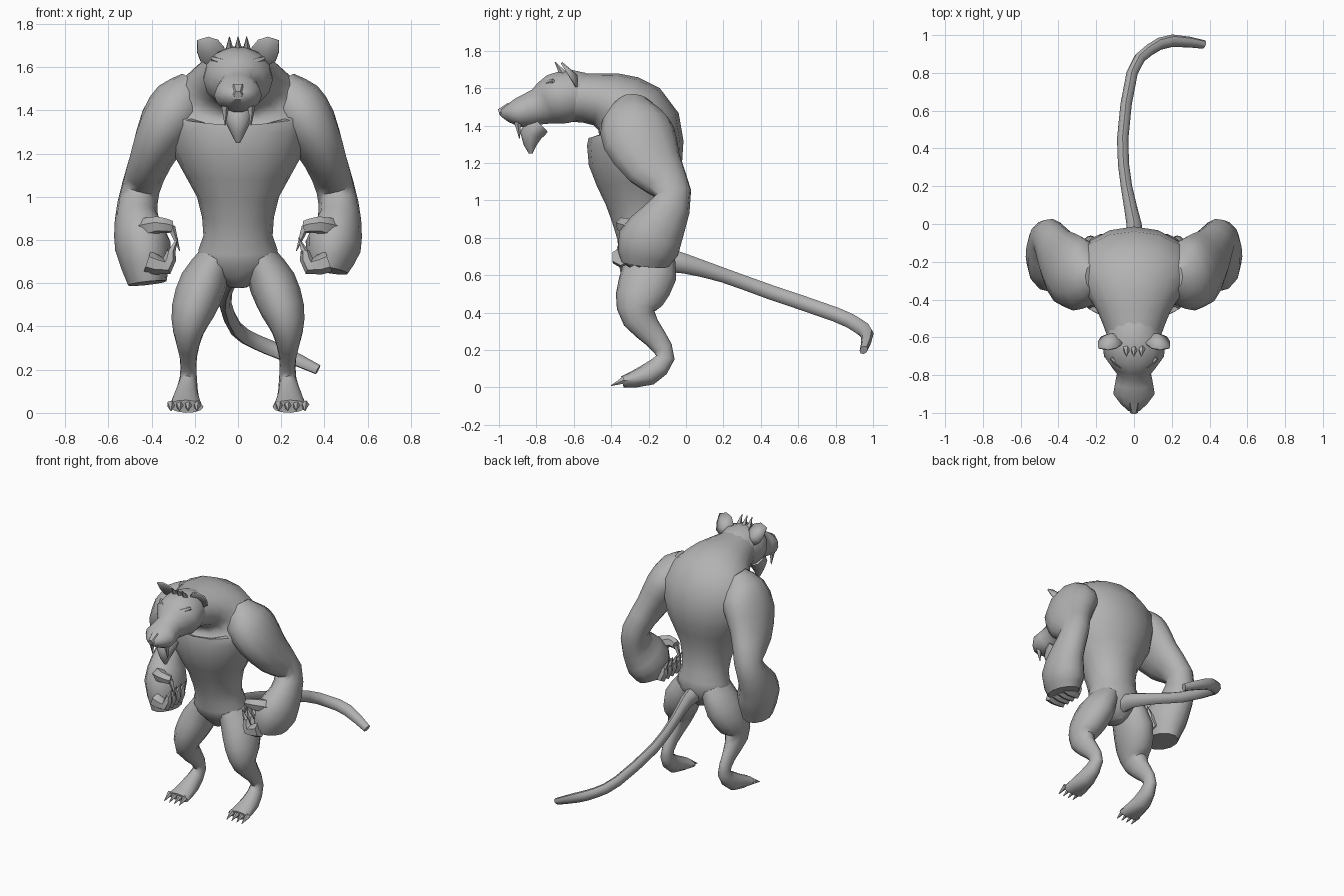
import bpy, bmesh, math
from mathutils import Vector

cube = bpy.data.objects.get("Cube")
if cube:
    bpy.data.objects.remove(cube)

grey = bpy.data.materials.new("plain_grey")
grey.use_nodes = True
tone = (0.45, 0.45, 0.45, 1)
grey.diffuse_color = tone
grey.node_tree.nodes["Principled BSDF"].inputs["Base Color"].default_value = tone


def finish(name, bm):
    bmesh.ops.recalc_face_normals(bm, faces=bm.faces)
    mesh = bpy.data.meshes.new(name)
    bm.to_mesh(mesh)
    bm.free()
    mesh.materials.append(grey)
    part = bpy.data.objects.new(name, mesh)
    bpy.context.collection.objects.link(part)
    bpy.ops.object.select_all(action='DESELECT')
    part.select_set(True)
    bpy.context.view_layer.objects.active = part
    bpy.ops.object.shade_smooth_by_angle(angle=math.radians(50))
    return part


def midpoint(keys, i):
    """Point halfway along a smooth curve between keys i and i + 1."""
    before = keys[max(i - 1, 0)]
    after = keys[min(i + 2, len(keys) - 1)]
    return (keys[i] + keys[i + 1]) * 0.5625 - (before + after) * 0.0625


def body(name, keys, side=1, sides=12):
    """Sweep an ellipse through keys of x, y, z, half width, half depth."""
    keys = [Vector(key) for key in keys]
    path = [keys[0]]
    for i in range(len(keys) - 1):
        path += [midpoint(keys, i), keys[i + 1]]
    centres = [Vector((side * p[0], p[1], p[2])) for p in path]
    bm = bmesh.new()
    loops = []
    across = Vector((1, 0, 0))
    for i, (centre, p) in enumerate(zip(centres, path)):
        ahead = centres[min(i + 1, len(path) - 1)] - centres[max(i - 1, 0)]
        ahead.normalize()
        across = (across - ahead * across.dot(ahead)).normalized()
        out = ahead.cross(across)
        angles = [math.tau * k / sides for k in range(sides)]
        loops.append([bm.verts.new(centre + across * p[3] * math.cos(a)
                                   + out * p[4] * math.sin(a)) for a in angles])
    for low, high in zip(loops, loops[1:]):
        for k in range(sides):
            bm.faces.new((low[k - 1], low[k], high[k], high[k - 1]))
    bm.faces.new(loops[0])
    bm.faces.new(loops[-1])
    return finish(name, bm)


def tube(name, points, radii, side=1, sides=6):
    keys = [(*point, r, r) for point, r in zip(points, radii)]
    return body(name, keys, side, sides)


def spike(name, base, tip, radius, side=1):
    return tube(name, (base, tip), (radius, radius / 9), side, sides=5)


def midline(rows):
    """Put rows of y, z, width, depth on the centre plane."""
    return [(0, *row) for row in rows]


def ear(name, side, rim_count=9):
    """Cupped round ear leaning forward at the top."""
    bm = bmesh.new()
    centre = Vector((side * 0.125, -0.62, 1.67))
    hub = bm.verts.new(centre + Vector((0, 0.04, 0)))
    rim = []
    for k in range(rim_count):
        a = math.tau * k / rim_count
        corner = 0.065 + 0.02 * max(0, math.sin(2 * a))
        dx, dz = corner * math.cos(a), corner * math.sin(a)
        rim.append(bm.verts.new(centre + Vector((side * dx, -0.6 * dz, dz))))
    for k in range(rim_count):
        bm.faces.new((rim[k - 1], rim[k], hub))
    part = finish(name, bm)
    part.modifiers.new("thickness", 'SOLIDIFY').thickness = 0.01


# Torso from crotch to neck
body("torso", midline([
    (-.2, .58, .04, .06), (-.2, .7, .19, .15), (-.22, .82, .16, .15),
    (-.25, 1, .19, .18), (-.27, 1.2, .3, .25), (-.28, 1.4, .34, .25),
    (-.36, 1.5, .26, .19), (-.47, 1.54, .19, .14), (-.6, 1.55, .14, .13)]), sides=16)

# Head, nose and bearded jaw
body("head", midline([
    (-.52, 1.55, .13, .12), (-.6, 1.56, .15, .14), (-.7, 1.54, .16, .14),
    (-.79, 1.5, .09, .1), (-.9, 1.47, .11, .08), (-.99, 1.47, .03, .02)]), sides=14)
body("nose", midline([(-.94, 1.49, .04, .04), (-1, 1.47, .02, .02)]), sides=6)
body("bearded_jaw", midline([
    (-.78, 1.41, .07, .06), (-.83, 1.35, .06, .06), (-.83, 1.25, .01, .01)]), sides=8)
for k in (-1, 0, 1):
    spike("forehead_tuft", (k * .04, -.66, 1.68), (k * .04, -.7, 1.74), .02)

# Tail, curling aside at its end
tail_path = [(0, -.1, .68), (0, 0, .66), (-.04, .2, .6), (-.06, .45, .51),
             (-.01, .8, .39), (.08, .92, .33), (.2, .97, .28), (.37, .95, .2)]
tail_radii = [.05, .04] + [.03] * 5 + [.02]
body("tail", [(*p, r, r * 1.3) for p, r in zip(tail_path, tail_radii)], sides=8)

for side, word in ((1, "left_"), (-1, "right_")):
    # Arm with bent elbow and heavy forearm; the right hand hangs lower
    hand_z = .66 if side > 0 else .6
    body(word + "arm", [
        (.2, -.28, 1.53, .07, .08), (.26, -.28, 1.44, .13, .17),
        (.33, -.25, 1.33, .13, .2), (.4, -.17, 1.18, .1, .16),
        (.45, -.07, 1.04, .09, .1), (.47, -.12, .9, .1, .13),
        (.44, -.2, .77, .13, .17), (.42, -.22, hand_z, .09, .13)], side)

    # Curled fingers, thumb and claws
    tube(word + "thumb", [(.44, -.28, .85), (.37, -.34, .87), (.31, -.33, .86)],
         (.05, .04, .03), side)
    spike(word + "thumb_claw", (.31, -.33, .86), (.27, -.33, .75), .02, side)
    for i in range(4):
        y = -.35 + i * .05
        tube(word + "finger", [(.42, y, .7), (.33, y, .68), (.31, y, .75)],
             (.05, .04, .02), side)
        spike(word + "finger_claw", (.31, y, .74), (.28, y, .81), .02, side)

    # Leg with raised heel, flowing into the foot
    body(word + "leg", [
        (.1, -.2, .72, .08, .13), (.16, -.2, .6, .11, .15), (.21, -.25, .47, .1, .13),
        (.23, -.25, .37, .07, .09), (.23, -.16, .26, .04, .06),
        (.23, -.11, .16, .04, .05), (.24, -.2, .07, .06, .06),
        (.24, -.34, .03, .08, .03)], side)
    for i in range(4):
        x = .19 + i * .04
        spike(word + "toe_claw", (x, -.33, .04), (x, -.4, .01), .02, side)

    # Face details
    ear(word + "ear", side)
    tube(word + "brow", [(.02, -.76, 1.6), (.07, -.75, 1.62), (.12, -.71, 1.64)],
         (.01, .02, .01), side)
    spike(word + "eye", (.09, -.74, 1.59), (.04, -.76, 1.58), .01, side)
    spike(word + "fang", (.06, -.9, 1.42), (.06, -.89, 1.33), .02, side)
